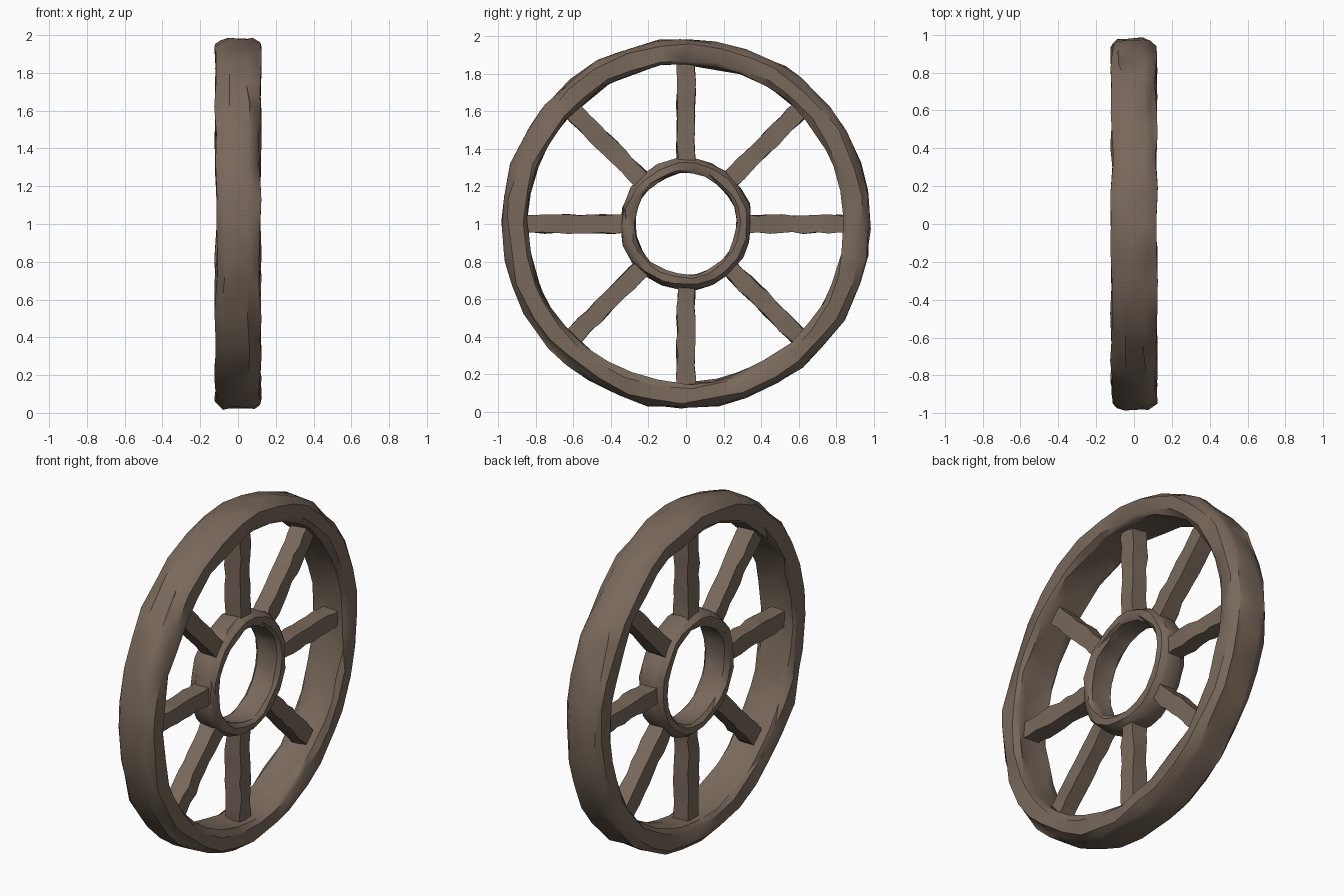
import bpy, bmesh, random
from math import sin, cos, pi, radians
from mathutils import Vector, Matrix

if "Cube" in bpy.data.objects:
    bpy.data.objects.remove(bpy.data.objects["Cube"])

random.seed(7)
CENTRE = Vector((0, 0, 1))

wood = bpy.data.materials.new("worn_wood")
wood.diffuse_color = (0.19, 0.14, 0.105, 1)
wood.use_nodes = True
wood.node_tree.nodes["Principled BSDF"].inputs["Base Color"].default_value = wood.diffuse_color


def finish(name, bm):
    bmesh.ops.recalc_face_normals(bm, faces=bm.faces)
    mesh = bpy.data.meshes.new(name)
    bm.to_mesh(mesh)
    bm.free()
    mesh.materials.append(wood)
    ob = bpy.data.objects.new(name, mesh)
    bpy.context.collection.objects.link(ob)
    bpy.ops.object.select_all(action='DESELECT')
    ob.select_set(True)
    bpy.context.view_layer.objects.active = ob
    bpy.ops.object.shade_smooth_by_angle(angle=radians(32))
    return ob


def jitter(amount):
    return random.uniform(-amount, amount)


def ring(name, r_in, r_out, half, bevel_out, bevel_in, sides, wear):
    """Hand-hewn ring around the x axis with chipped bevels."""
    side = [(half * 0.45, r_out), (half - bevel_out, r_out - 0.008),
            (half, r_out - bevel_out), (half, r_in + bevel_in),
            (half - bevel_in, r_in), (half * 0.4, r_in + 0.003)]
    profile = side + [(-x, r) for x, r in reversed(side)]
    bm = bmesh.new()
    loops = []
    for i in range(sides):
        shift = jitter(wear * 0.5)
        loop = []
        for x, r in profile:
            a = 2 * pi * (i + jitter(0.22)) / sides
            rr = r + shift * 0.6 + jitter(wear * 0.55)
            xx = x + jitter(wear * 0.5)
            loop.append(bm.verts.new(CENTRE + Vector((xx, rr * cos(a), rr * sin(a)))))
        loops.append(loop)
    n = len(profile)
    for i in range(sides):
        a, b = loops[i], loops[(i + 1) % sides]
        for j in range(n):
            k = (j + 1) % n
            bm.faces.new((a[j], a[k], b[k], b[j]))
    bmesh.ops.triangulate(bm, faces=bm.faces)
    return finish(name, bm)


def spoke(name, angle, r0, r1, half, wear, steps=9):
    """Square bar along a radius with uneven sides."""
    bm = bmesh.new()
    turn = Matrix.Rotation(angle, 3, 'X')
    loops = []
    for i in range(steps + 1):
        r = r0 + (r1 - r0) * i / steps
        loop = []
        for sx, sy in ((-1, -1), (1, -1), (1, 1), (-1, 1)):
            p = Vector((sx * half + jitter(wear), sy * half + jitter(wear),
                        r + jitter(wear)))
            loop.append(bm.verts.new(CENTRE + turn @ p))
        loops.append(loop)
    for a, b in zip(loops, loops[1:]):
        for j in range(4):
            k = (j + 1) % 4
            bm.faces.new((a[j], a[k], b[k], b[j]))
    bm.faces.new(loops[0])
    bm.faces.new(loops[-1])
    return finish(name, bm)


# Outer rim
ring("outer_rim", 0.85, 0.985, 0.117, 0.035, 0.022, 36, 0.018)

# Open hub ring
ring("hub_ring", 0.272, 0.35, 0.08, 0.024, 0.018, 22, 0.011)

# Eight spokes
for i in range(8):
    spoke(f"spoke_{i + 1}", i * pi / 4, 0.32, 0.885, 0.048, 0.006)
